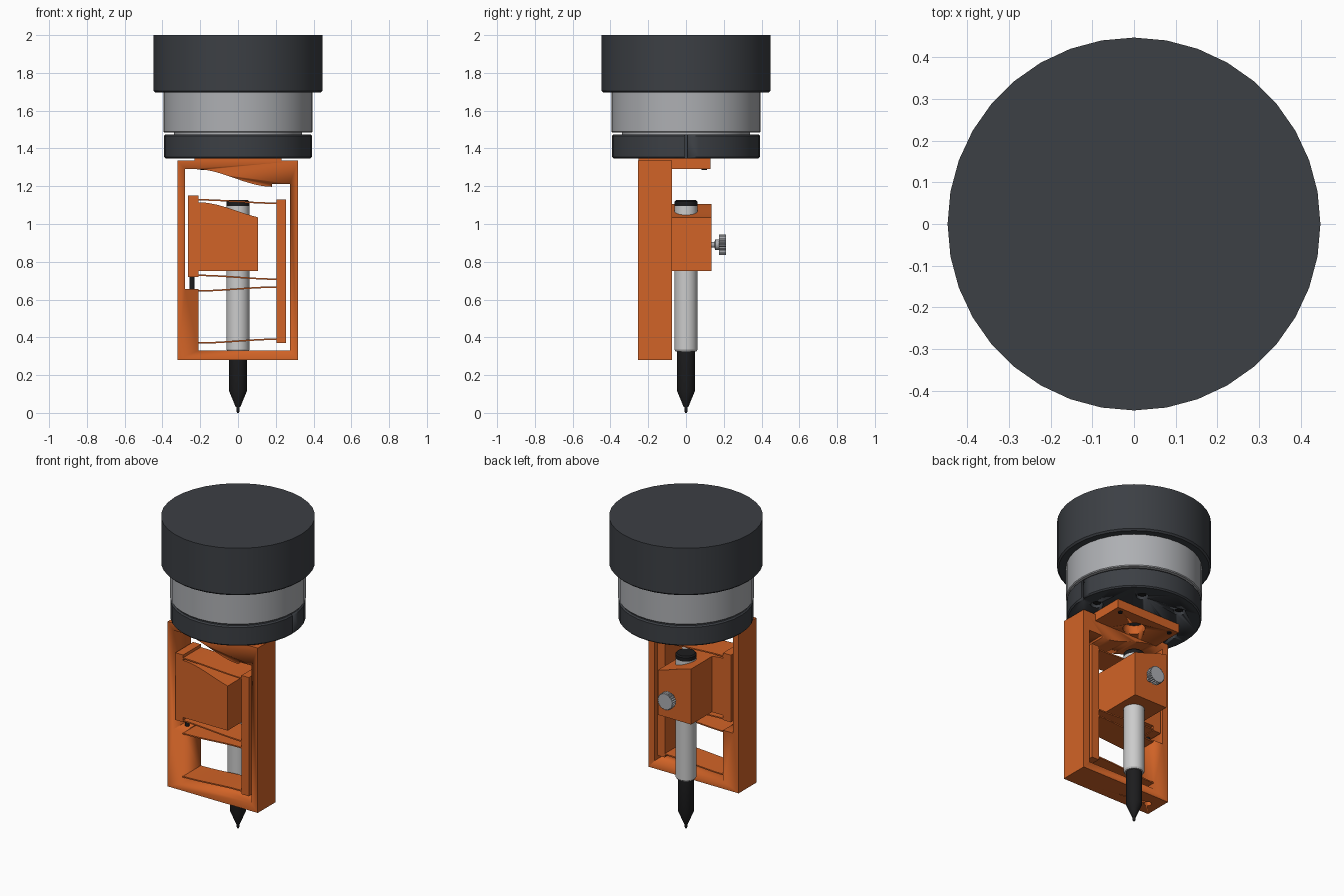
import bpy, bmesh
from math import pi, sin, cos, radians
from mathutils import Matrix

if "Cube" in bpy.data.objects:
    bpy.data.objects.remove(bpy.data.objects["Cube"])


def mat(name, rgb):
    m = bpy.data.materials.new(name)
    m.diffuse_color = (*rgb, 1)
    m.use_nodes = True
    m.node_tree.nodes["Principled BSDF"].inputs["Base Color"].default_value = m.diffuse_color
    return m


ORANGE = mat("orange_print", (0.64, 0.125, 0.02))
DARK = mat("dark_housing", (0.045, 0.05, 0.058))
BLACK = mat("black_plastic", (0.012, 0.012, 0.013))
SILVER = mat("brushed_silver", (0.42, 0.43, 0.45))
PALE = mat("pale_pen", (0.55, 0.55, 0.57))
Y0, Y1 = -0.255, -0.075          # front and back of the flexure frame


def finish(ob, material):
    if material:
        ob.data.materials.append(material)
    bpy.ops.object.select_all(action='DESELECT')
    ob.select_set(True)
    bpy.context.view_layer.objects.active = ob
    bpy.ops.object.shade_smooth_by_angle(angle=radians(30))
    return ob


def add_mesh(name, bm, material):
    bmesh.ops.recalc_face_normals(bm, faces=bm.faces)
    me = bpy.data.meshes.new(name)
    bm.to_mesh(me)
    bm.free()
    ob = bpy.data.objects.new(name, me)
    bpy.context.collection.objects.link(ob)
    return finish(ob, material)


def box(name, x, y, z, material=None):
    bm = bmesh.new()
    bmesh.ops.create_cube(bm, size=1)
    bm.transform(Matrix.Translation([(a + b) / 2 for a, b in (x, y, z)])
                 @ Matrix.Diagonal((x[1] - x[0], y[1] - y[0], z[1] - z[0], 1)))
    return add_mesh(name, bm, material)


def lathe(name, prof, material=None, at=(0, 0, 0), along_y=False, n=36):
    """Solid of revolution from (radius, height) points."""
    bm = bmesh.new()
    rings = [[bm.verts.new((r * cos(2 * pi * i / n), r * sin(2 * pi * i / n), h))
              for i in range(n)] for r, h in prof]
    for a, b in zip(rings, rings[1:]):
        for i in range(n):
            j = (i + 1) % n
            bm.faces.new((a[i], a[j], b[j], b[i]))
    bm.faces.new(rings[0])
    bm.faces.new(rings[-1])
    rot = Matrix.Rotation(-pi / 2, 4, 'X') if along_y else Matrix()
    bm.transform(Matrix.Translation(at) @ rot)
    return add_mesh(name, bm, material)


def slab(name, pts, y0, y1, material):
    """Front-view outline (x, z) pushed through from y0 to y1."""
    bm = bmesh.new()
    f = bm.faces.new([bm.verts.new((x, y0, z)) for x, z in pts])
    ext = bmesh.ops.extrude_face_region(bm, geom=[f], use_keep_orig=True)
    for v in ext['geom']:
        if isinstance(v, bmesh.types.BMVert):
            v.co.y = y1
    return add_mesh(name, bm, material)


def cut(ob, cutter):
    cutter.hide_render = True
    m = ob.modifiers.new("cut", 'BOOLEAN')
    m.operation, m.solver, m.object = 'DIFFERENCE', 'EXACT', cutter
    bpy.context.view_layer.objects.active = ob
    bpy.ops.object.modifier_apply(modifier=m.name)
    bpy.data.objects.remove(cutter)


def ease(x0, z0, x1, z1, n=16, stop=1.0):
    """S-shaped line of points."""
    ts = [stop * i / n for i in range(n + 1)]
    return [(x0 + (x1 - x0) * t, z0 + (z1 - z0) * t * t * (3 - 2 * t)) for t in ts]


# robot wrist: housing, silver band, groove, tool flange
lathe("wrist_housing", [(0.437, 1.695), (0.447, 1.705), (0.447, 2.0)], DARK)
lathe("silver_band", [(0.39, 1.485), (0.395, 1.49), (0.395, 1.70)], SILVER)
lathe("groove_ring", [(0.34, 1.47), (0.34, 1.49)], SILVER)
flange = lathe("tool_flange", [(0.384, 1.347), (0.392, 1.355), (0.392, 1.467), (0.384, 1.475)], DARK)
cut(flange, box("slot_cutter", (0.375, 0.45), (-0.007, 0.007), (1.3, 1.5)))
for k in range(6):
    p = (0.28 * cos(k * pi / 3), 0.28 * sin(k * pi / 3), 0)
    cut(flange, lathe("hole_cutter", [(0.036, 1.3), (0.036, 1.385)], at=p, n=20))
    lathe("flange_bolt", [(0.026, 1.36), (0.026, 1.39)], BLACK, p, n=6)

# outer frame with window
frame = slab("outer_frame", [(-0.32, 0.28), (0.318, 0.28), (0.318, 1.335), (-0.32, 1.335)], Y0, Y1, ORANGE)
window = ([(-0.28, 1.29)] + ease(-0.22, 1.29, 0.18, 1.197)
          + [(0.18, 1.212), (0.275, 1.212), (0.275, 0.33), (-0.21, 0.33), (-0.21, 0.655), (-0.28, 0.655)])
cut(frame, slab("window_cutter", window, Y0 - 0.1, Y1 + 0.1, None))
cut(frame, lathe("bore_cutter", [(0.022, 0.2), (0.022, 0.6)], at=(-0.243, -0.165, 0), n=20))

# mounting plate with centre hole and screws
plate = box("mounting_plate", (-0.23, 0.23), (Y0 + 0.003, 0.13), (1.291, 1.348), ORANGE)
cut(plate, lathe("centre_cutter", [(0.065, 1.2), (0.065, 1.4)]))
for sx in (-1, 1):
    lathe("plate_screw", [(0.014, 1.285), (0.014, 1.32)], BLACK, (sx * 0.185, 0.097, 0), n=16)

# moving carriage, with pen holder block behind
top = ease(-0.21, 1.115, 0.205, 1.022, stop=0.759)
carriage = slab("carriage", [(-0.265, 0.72), (-0.21, 0.72), (-0.21, 0.75), (0.105, 0.75)]
                + top[::-1] + [(-0.21, 1.15), (-0.265, 1.15)], Y0, Y1, ORANGE)
back_top = [p for p in top if p[0] > -0.14]
slab("pen_holder", [(back_top[0][0], 0.75), (0.105, 0.75)] + back_top[::-1], Y1 - 0.001, 0.135, ORANGE)

# floating link bar and four leaf flexures
box("link_bar", (0.203, 0.255), (Y0, Y1), (0.37, 1.13), ORANGE)
for za, zb in ((1.128, 1.11), (0.728, 0.708), (0.646, 0.666), (0.37, 0.39)):
    line = ease(-0.213, za, 0.206, zb)
    slab("leaf_flexure", [(x, z - 0.004) for x, z in line] + [(x, z + 0.004) for x, z in line[::-1]],
         Y0, Y1, ORANGE)

# stop screw under the carriage
lathe("stop_screw", [(0.013, 0.5), (0.013, 0.725)], BLACK, (-0.243, -0.165, 0), n=16)

# pen
lathe("pen_barrel", [(0.055, 0.325), (0.061, 0.335), (0.061, 1.095)], PALE)
lathe("pen_cap", [(0.059, 1.09), (0.061, 1.1), (0.061, 1.118), (0.054, 1.126)], BLACK)
lathe("pen_grip", [(0.047, 0.33), (0.047, 0.115), (0.014, 0.035), (0.012, 0.03)], BLACK)
lathe("pen_nib", [(0.009, 0.04), (0.009, 0.01), (0.004, 0.0)], BLACK, n=16)

# thumb screw clamping the pen
lathe("clamp_stem", [(0.015, 0.12), (0.015, 0.15), (0.028, 0.155), (0.028, 0.18)], SILVER,
      (0, 0, 0.89), True, 24)
knurl = [((0.054 if i % 2 else 0.048) * cos(i * pi / 24),
          0.89 + (0.054 if i % 2 else 0.048) * sin(i * pi / 24)) for i in range(48)]
slab("clamp_knob", knurl, 0.175, 0.213, SILVER)
